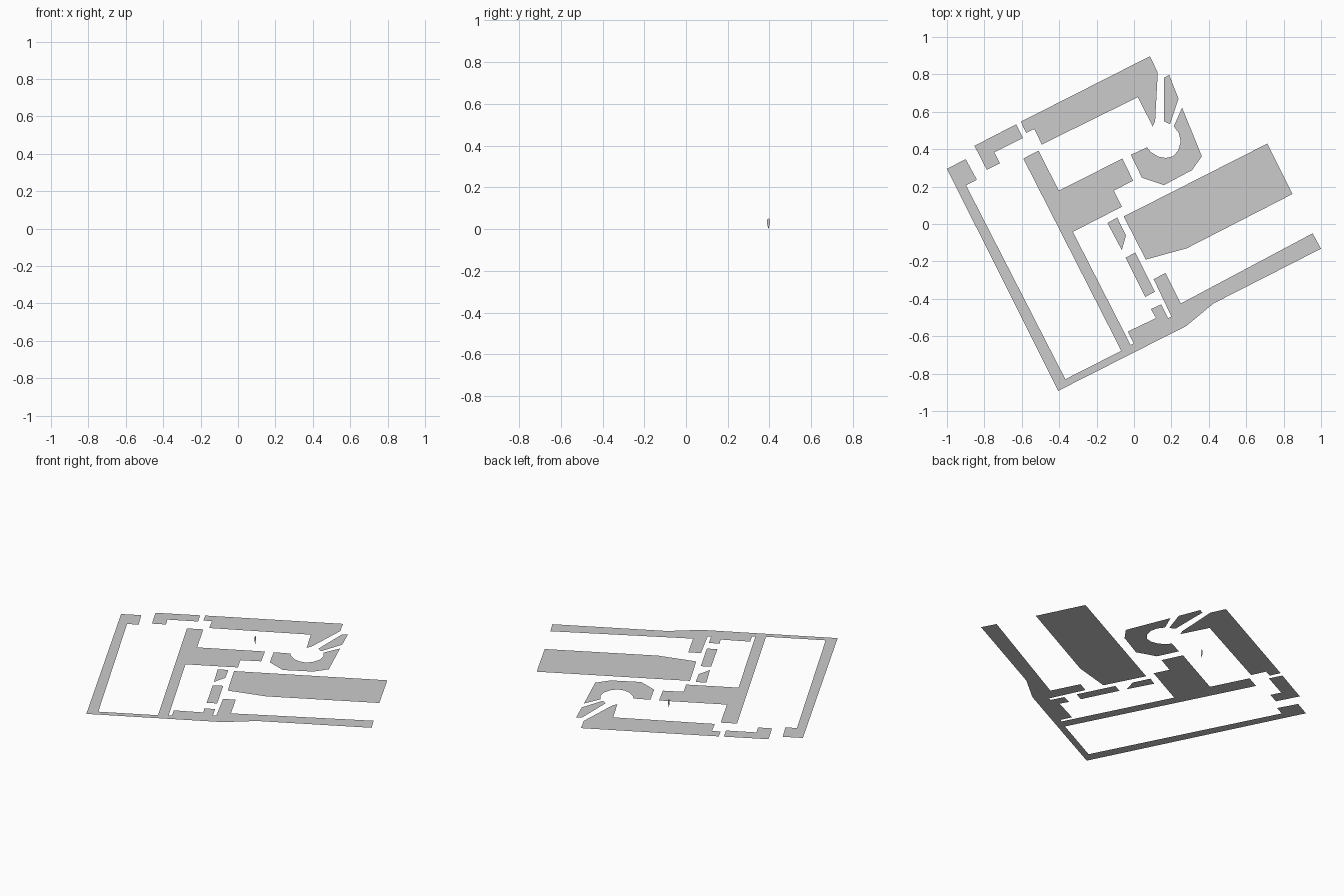
import bpy, bmesh


def sheet(name, points):
    """One flat polygon from its outline, split into triangles."""
    bm = bmesh.new()
    face = bm.faces.new([bm.verts.new(p if len(p) == 3 else (*p, 0)) for p in points])
    face.normal_update()
    if face.normal.z < -0.5:
        face.normal_flip()
    bmesh.ops.triangulate(bm, faces=[face])
    # merge back into large flat faces that stay simple
    mesh = bpy.data.meshes.new(name)
    bm.to_mesh(mesh)
    bm.free()
    obj = bpy.data.objects.new(name, mesh)
    bpy.context.collection.objects.link(obj)
    return obj


# Outer wall, long corridor wall and lower wall in one outline
sheet("outer_wall", [
    (-1.0, .295), (-.90, .347), (-.84, .237), (-.898, .207), (-.367, -.83),
    (-.068, -.678), (-.592, .35), (-.51, .392), (-.402, .178), (-.062, .35),
    (-.005, .232), (-.108, .178), (-.065, .092), (-.327, -.042), (-.018, -.647),
    (-.002, -.638), (-.033, -.575), (.118, -.503), (.09, -.455), (.145, -.43),
    (.182, -.503), (.20, -.495), (.105, -.295), (.168, -.262), (.25, -.425),
    (.955, -.05), (1.0, -.132), (.425, -.425), (.28, -.545), (-.405, -.892)])

# Upper wall pieces
sheet("corner_wall", [(-.853, .418), (-.63, .533), (-.593, .46), (-.747, .383),
                      (-.717, .325), (-.787, .29)])
sheet("upper_wall", [(-.605, .547), (.085, .897), (.127, .81), (.113, .55),
                     (.10, .522), (.02, .678), (-.493, .425), (-.533, .508),
                     (-.577, .487)])
sheet("narrow_pier", [(.16, .782), (.188, .797), (.238, .67), (.192, .533), (.16, .55)])

# Curved wall around the round bay
sheet("bay_wall", [
    (-.017, .37), (.07, .41), (.09, .385), (.13, .36), (.17, .353), (.21, .362),
    (.237, .395), (.25, .44), (.24, .485), (.213, .523), (.257, .622),
    (.363, .362), (.31, .288), (.16, .208), (.042, .248)])

# Large central block and small piers
sheet("central_block", [(-.055, .04), (.713, .43), (.847, .16), (.282, -.13), (.063, -.19)])
sheet("small_pier", [(-.142, .005), (-.09, .035), (-.043, -.062), (-.065, -.14)])
sheet("long_pier", [(-.045, -.18), (.007, -.153), (.112, -.362), (.06, -.39)])

# Tiny upright marker blade
X, Y = -.16, .395
half = [(.004, .015), (.008, .03), (.007, .044)]
blade = [(0, 0)] + half + [(0, .053)] + [(-y, z) for y, z in reversed(half)]
sheet("marker", [(X, Y + y, z) for y, z in blade])
